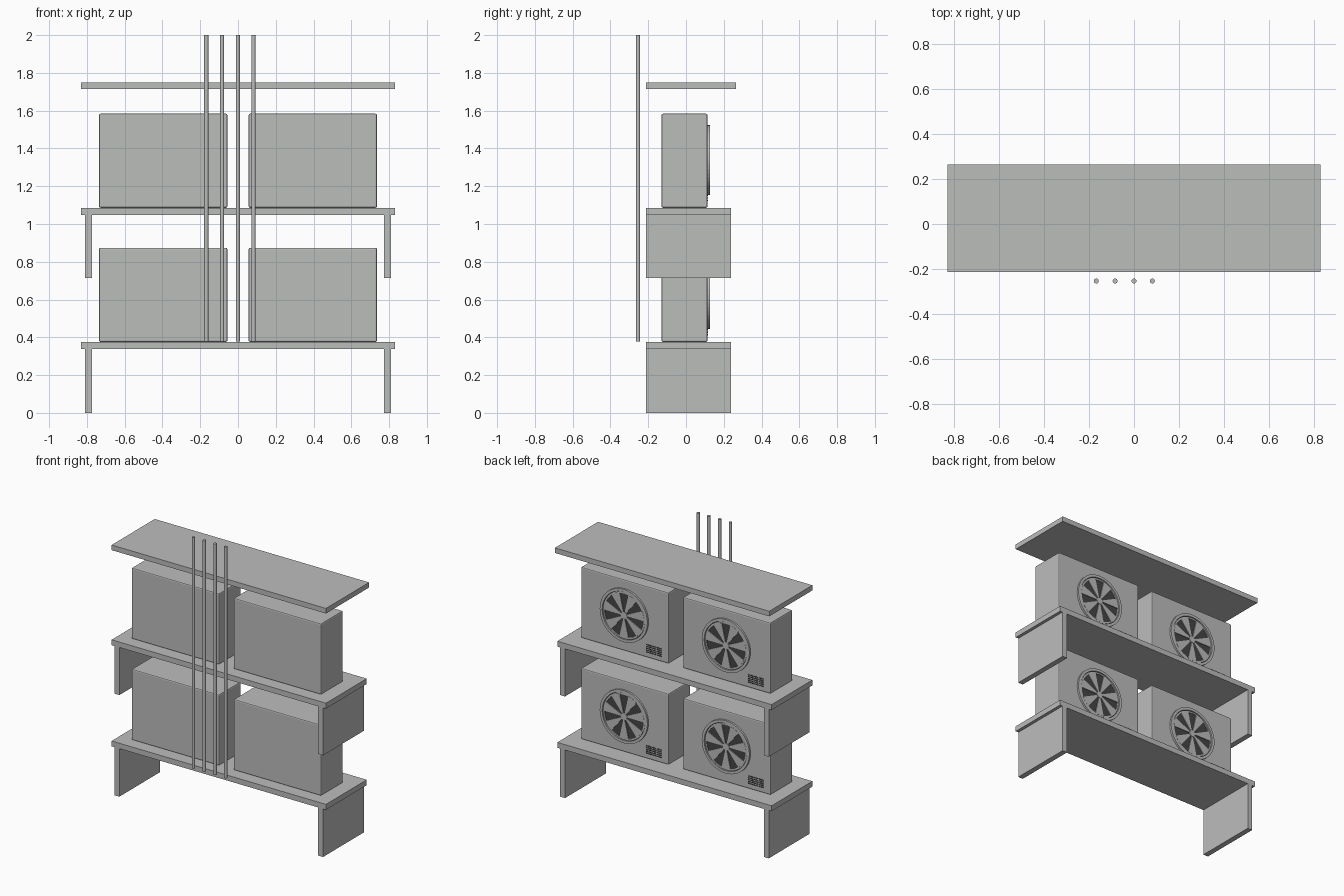
import bpy, bmesh, math
from mathutils import Matrix, Vector

if "Cube" in bpy.data.objects:
    bpy.data.objects.remove(bpy.data.objects["Cube"], do_unlink=True)


def material(name, rgb):
    m = bpy.data.materials.new(name)
    m.diffuse_color = (*rgb, 1)
    m.use_nodes = True
    m.node_tree.nodes["Principled BSDF"].inputs["Base Color"].default_value = (*rgb, 1)
    return m


GREY = material("light grey", (0.50, 0.51, 0.50))
DARK = material("dark grey", (0.06, 0.06, 0.06))


def finish(name, bm, mat, loc=(0, 0, 0)):
    bmesh.ops.recalc_face_normals(bm, faces=bm.faces)
    me = bpy.data.meshes.new(name)
    bm.to_mesh(me)
    bm.free()
    me.materials.append(mat)
    ob = bpy.data.objects.new(name, me)
    ob.location = loc
    bpy.context.collection.objects.link(ob)
    return ob


def box(name, x, y, z, mat=GREY, bevel=0):
    """Box from (min, max) pairs."""
    bm = bmesh.new()
    bmesh.ops.create_cube(bm, size=1)
    bm.transform(Matrix.Diagonal((x[1] - x[0], y[1] - y[0], z[1] - z[0], 1)))
    ob = finish(name, bm, mat, [sum(p) / 2 for p in (x, y, z)])
    if bevel:
        mod = ob.modifiers.new("Bevel", "BEVEL")
        mod.width, mod.segments = bevel, 2
    return ob


def disc(name, radius, y, cx, cz, mat, sides=48):
    """Disc facing the fan side, from y[0] to y[1]."""
    bm = bmesh.new()
    bmesh.ops.create_cone(bm, cap_ends=True, segments=sides, radius1=radius,
                          radius2=radius, depth=y[1] - y[0])
    bm.transform(Matrix.Rotation(math.pi / 2, 4, "X"))
    return finish(name, bm, mat, (cx, sum(y) / 2, cz))


def ring(name, r0, r1, y, cx, cz, sides=48):
    """Square-section ring around the y axis."""
    bm = bmesh.new()
    prof = [bm.verts.new(p) for p in
            ((r0, y[0], 0), (r1, y[0], 0), (r1, y[1], 0), (r0, y[1], 0))]
    edges = [bm.edges.new((prof[i], prof[(i + 1) % 4])) for i in range(4)]
    bmesh.ops.spin(bm, geom=prof + edges, cent=(0, 0, 0), axis=(0, 1, 0),
                   angle=math.tau, steps=sides, use_merge=True)
    bmesh.ops.remove_doubles(bm, verts=bm.verts, dist=1e-5)
    return finish(name, bm, GREY, (cx, 0, cz))


def blades(name, count, r0, r1, y, cx, cz):
    """Thin wedge-shaped fan blades."""
    bm = bmesh.new()
    pitch = math.tau / count
    for i in range(count):
        mid = i * pitch + pitch / 2
        outline = [(r0, -0.25), (r1, -0.25), (r1, -0.08), (r1, 0.08), (r1, 0.25), (r0, 0.25)]
        pts = [(r * math.sin(mid + a * pitch), y[0], r * math.cos(mid + a * pitch))
               for r, a in outline]
        face = bm.faces.new([bm.verts.new(p) for p in pts])
        ext = bmesh.ops.extrude_face_region(bm, geom=[face])
        bmesh.ops.translate(bm, vec=Vector((0, y[1] - y[0], 0)),
                            verts=[v for v in ext["geom"] if isinstance(v, bmesh.types.BMVert)])
    return finish(name, bm, GREY, (cx, 0, cz))


# Roof board
box("roof_board", (-0.832, 0.832), (-0.213, 0.265), (1.714, 1.75))

# Two tiers: shelf, side panels and a pair of condenser units
for tier, base in (("lower", 0.0), ("upper", 0.71)):
    box(f"{tier}_shelf", (-0.832, 0.832), (-0.213, 0.239), (base + 0.337, base + 0.375))
    for side, s in (("left", 1), ("right", -1)):
        box(f"{tier}_{side}_panel", sorted((s * 0.772, s * 0.81)), (-0.213, 0.239),
            (base + 0.003 * (base > 0), base + 0.337))

        cx, z0 = s * 0.396, base + 0.376
        tag = f"{tier}_{side}"
        box(f"{tag}_casing", (cx - 0.34, cx + 0.34), (-0.13, 0.114), (z0, z0 + 0.498), bevel=0.008)

        # Fan: dark backing, blades, hub and guard rings
        cz = base + 0.628
        disc(f"{tag}_fan_backing", 0.17, (0.110, 0.117), cx, cz, DARK)
        blades(f"{tag}_fan_blades", 7, 0.018, 0.155, (0.116, 0.122), cx, cz)
        disc(f"{tag}_fan_hub", 0.024, (0.116, 0.124), cx, cz, GREY, 24)
        ring(f"{tag}_fan_rim", 0.166, 0.185, (0.112, 0.127), cx, cz)
        ring(f"{tag}_fan_inner_ring", 0.152, 0.162, (0.112, 0.121), cx, cz)

        # Small slotted vent in the lower corner
        for row in range(5):
            z = z0 + 0.035 + row * 0.013
            for col in range(3):
                x = cx - 0.285 + col * 0.041
                box(f"{tag}_vent_slot", (x, x + 0.036), (0.112, 0.117), (z, z + 0.006), DARK)

# Vertical pipes
for i, x in enumerate((-0.168, -0.084, 0.0, 0.082)):
    bm = bmesh.new()
    bmesh.ops.create_cone(bm, cap_ends=True, segments=16, radius1=0.011,
                          radius2=0.011, depth=1.622)
    pipe = finish(f"pipe_{i + 1}", bm, GREY, (x, -0.254, 1.189))
    bpy.ops.object.select_all(action="DESELECT")
    pipe.select_set(True)
    bpy.context.view_layer.objects.active = pipe
    bpy.ops.object.shade_smooth_by_angle()
